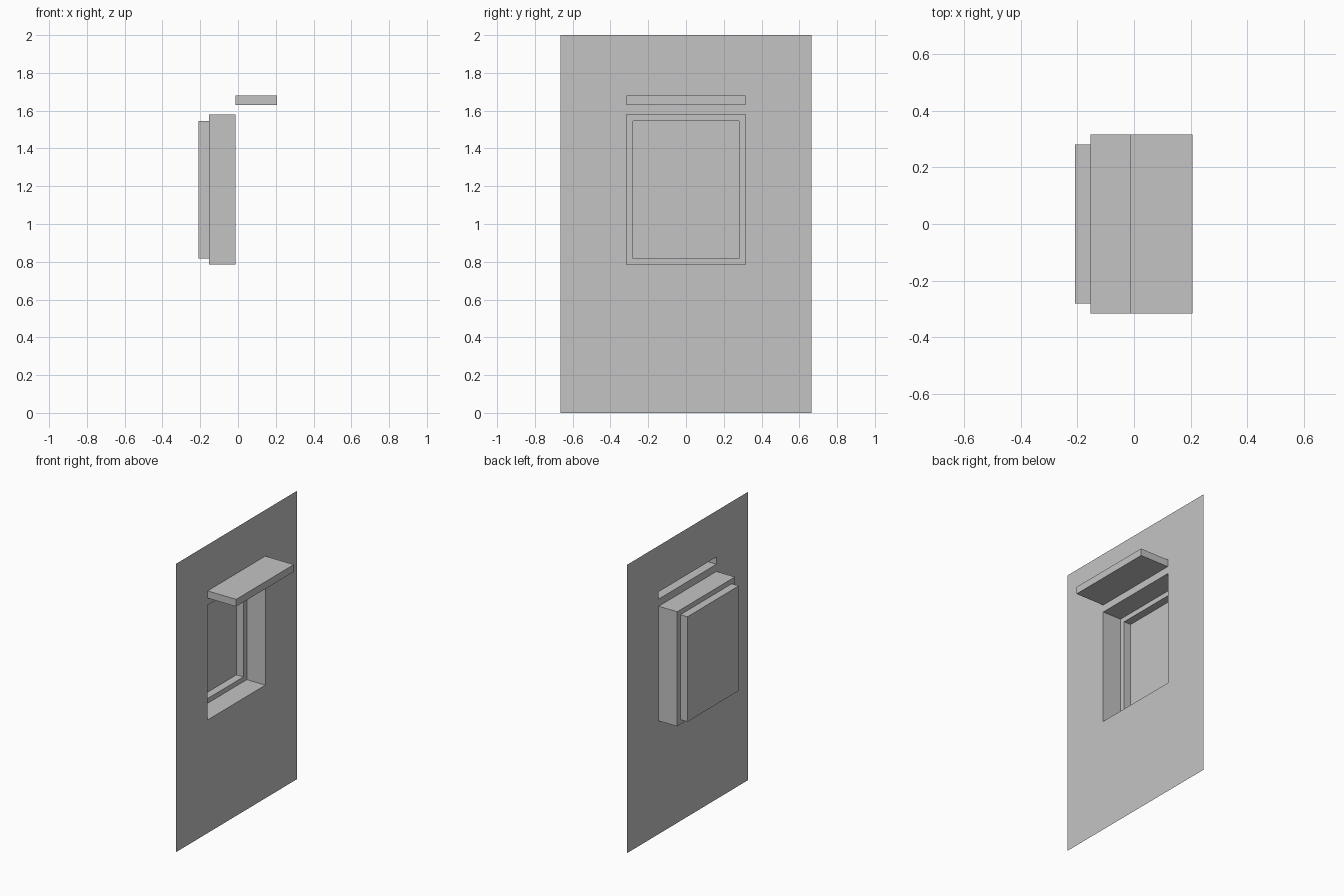
import bpy
import bmesh

cube = bpy.data.objects.get("Cube")
if cube:
    bpy.data.objects.remove(cube, do_unlink=True)

# Single plain grey for every part
grey = bpy.data.materials.new("plain_grey")
grey.use_nodes = True
colour = (0.55, 0.55, 0.55, 1)
grey.diffuse_color = colour
grey.node_tree.nodes["Principled BSDF"].inputs["Base Color"].default_value = colour

WALL_X = -0.012
HALF_WALL, HALF_OPENING = 0.665, 0.316
SILL, HEAD = 0.785, 1.58
CANOPY_LOW, CANOPY_TOP = 1.63, 1.68


def finish(bm, name):
    mesh = bpy.data.meshes.new(name)
    bm.to_mesh(mesh)
    bm.free()
    mesh.materials.append(grey)
    obj = bpy.data.objects.new(name, mesh)
    bpy.context.collection.objects.link(obj)
    return obj


def rectangle(bm, x, half_y, low, high):
    corners = ((-half_y, low), (half_y, low), (half_y, high), (-half_y, high))
    return [bm.verts.new((x, y, z)) for y, z in corners]


def stepped_box(name, sections, capped=True):
    """Join rectangular sections along x, open at the first, capped at the last."""
    bm = bmesh.new()
    loops = [rectangle(bm, *s) for s in sections]
    for a, b in zip(loops, loops[1:]):
        for i in range(4):
            j = (i + 1) % 4
            bm.faces.new((a[i], a[j], b[j], b[i]))
    if capped:
        bm.faces.new(loops[-1])
    return finish(bm, name)


# Thin wall sheet with openings behind the window and the canopy
bm = bmesh.new()
columns = (-HALF_WALL, -HALF_OPENING, HALF_OPENING, HALF_WALL)
rows = (0, SILL, HEAD, CANOPY_LOW, CANOPY_TOP, 2)
grid = [[bm.verts.new((WALL_X, y, z)) for y in columns] for z in rows]
for r in range(len(rows) - 1):
    for c in range(len(columns) - 1):
        if c == 1 and r in (1, 3):
            continue
        bm.faces.new((grid[r][c], grid[r][c + 1], grid[r + 1][c + 1], grid[r + 1][c]))
finish(bm, "wall")

# Window recess: deep reveal, narrow frame ledge, shallow inner reveal
INNER = (0.281, 0.818, 1.546)
stepped_box("window_reveal", [
    (WALL_X, HALF_OPENING, SILL, HEAD),
    (-0.154, HALF_OPENING, SILL, HEAD),
    (-0.154, *INNER),
    (-0.208, *INNER),
], capped=False)

# Window pane closing the recess
bm = bmesh.new()
bm.faces.new(rectangle(bm, -0.208, *INNER))
finish(bm, "window_pane")

# Canopy slab over the window, hollow and open on the wall side
stepped_box("canopy", [
    (WALL_X, HALF_OPENING, CANOPY_LOW, CANOPY_TOP),
    (0.207, HALF_OPENING, CANOPY_LOW, CANOPY_TOP),
])
